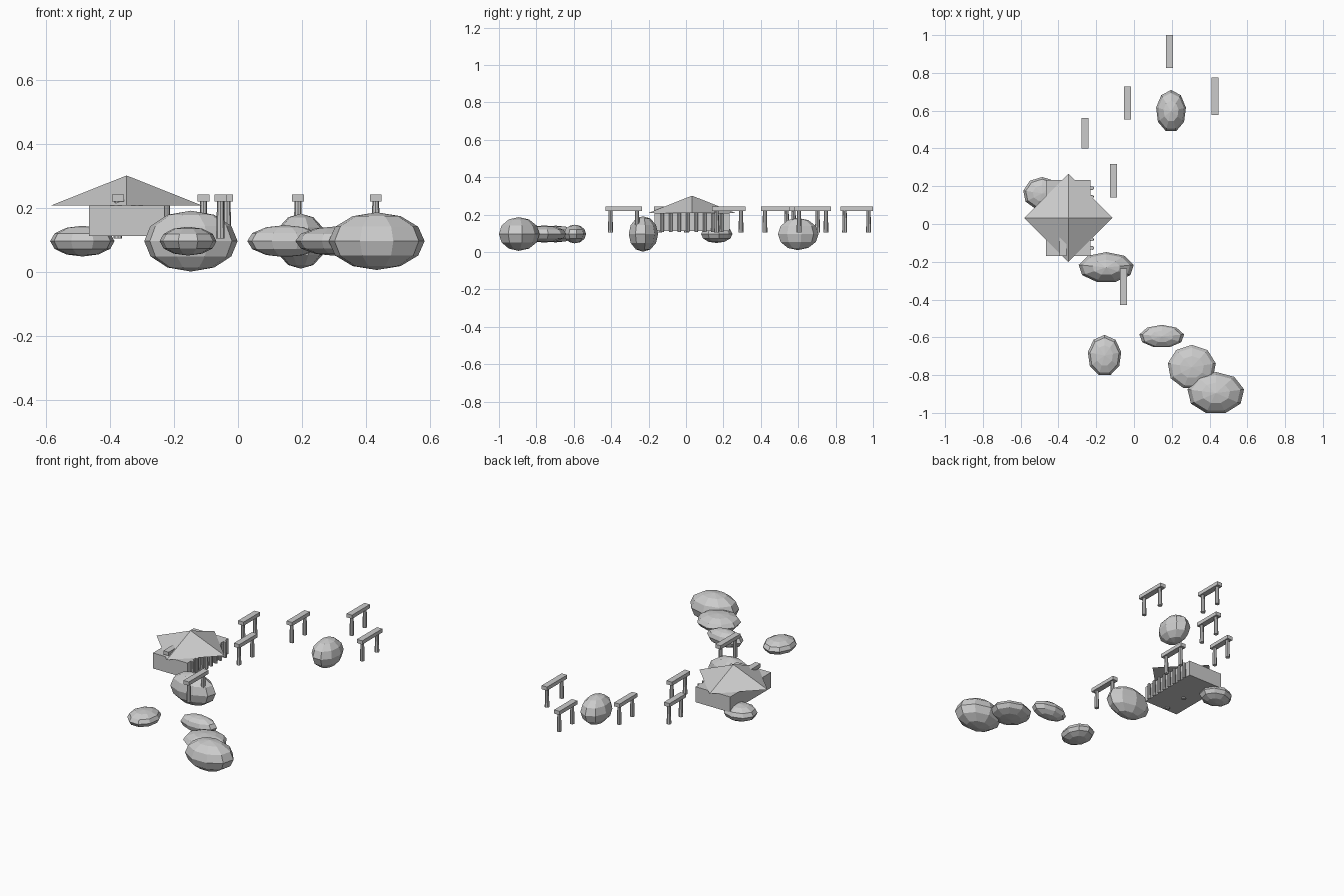
import bpy, bmesh, math
from mathutils import Matrix, Vector

if "Cube" in bpy.data.objects:
    bpy.data.objects.remove(bpy.data.objects["Cube"])


def finish(name, bm):
    mesh = bpy.data.meshes.new(name)
    bm.to_mesh(mesh)
    bm.free()
    ob = bpy.data.objects.new(name, mesh)
    bpy.context.collection.objects.link(ob)
    return ob


def add_box(bm, x0, x1, y0, y1, z0, z1):
    m = Matrix.Translation(Vector(((x0 + x1) / 2, (y0 + y1) / 2, (z0 + z1) / 2)))
    bmesh.ops.create_cube(bm, size=1, matrix=m @ Matrix.Diagonal((x1 - x0, y1 - y0, z1 - z0, 1)))


def add_post(bm, x, y, z0, z1, r0, r1, sides):
    bmesh.ops.create_cone(bm, cap_ends=True, segments=sides, radius1=r0, radius2=r1,
                          depth=z1 - z0, matrix=Matrix.Translation((x, y, (z0 + z1) / 2)))


BASE, EAVE = 0.108, 0.208

# Temple hall body
bm = bmesh.new()
add_box(bm, -0.466, -0.229, -0.169, 0.232, 0.112, EAVE)
finish("hall_body", bm)

# Pyramid roof, corners on the axes
bm = bmesh.new()
bmesh.ops.create_cone(bm, cap_ends=True, segments=4, radius1=0.234, radius2=0, depth=0.093,
                      matrix=Matrix.Translation((-0.348, 0.032, EAVE + 0.0465)))
# make sure the corners lie on the x and y axes
if max(v.co.x for v in bm.verts) < -0.15:
    bmesh.ops.rotate(bm, verts=bm.verts, cent=(-0.348, 0.032, 0),
                     matrix=Matrix.Rotation(math.pi / 4, 3, 'Z'))
finish("hall_roof", bm)

# Colonnade along the right side
bm = bmesh.new()
for i in range(8):
    add_post(bm, -0.222, -0.127 + i * 0.0453, BASE, EAVE, 0.01, 0.009, 8)
finish("colonnade", bm)

# Standing gates: two tapered posts and a lintel (x, y start, y end)
GATES = [(0.187, 0.825, 1.0), (0.43, 0.578, 0.775), (-0.034, 0.552, 0.727),
         (-0.26, 0.40, 0.56), (-0.108, 0.14, 0.318), (-0.055, -0.43, -0.235),
         (-0.375, -0.17, 0.03)]
for i, (x, y0, y1) in enumerate(GATES):
    bm = bmesh.new()
    mid, half = (y0 + y1) / 2, (y1 - y0) / 2
    for s in (-1, 1):
        add_post(bm, x, mid + s * half * 0.73, 0.105, 0.22, 0.0135, 0.0105, 8)
    add_box(bm, x - 0.0185, x + 0.0185, y0, y1, 0.219, 0.242)
    finish(f"gate_{i + 1}", bm)

# Faceted boulders: centre x, y and radii x, y, z
BOULDERS = [(0.196, 0.597, 0.080, 0.112, 0.086), (-0.147, -0.230, 0.148, 0.081, 0.095),
            (0.433, -0.895, 0.152, 0.112, 0.090), (0.306, -0.758, 0.129, 0.118, 0.046),
            (0.147, -0.595, 0.120, 0.061, 0.050), (-0.156, -0.697, 0.090, 0.110, 0.045),
            (-0.486, 0.162, 0.102, 0.087, 0.048)]
for i, (x, y, rx, ry, rz) in enumerate(BOULDERS):
    bm = bmesh.new()
    bmesh.ops.create_uvsphere(bm, u_segments=9, v_segments=6, radius=1)
    # turn one vertex column towards +y
    lead = max((v for v in bm.verts if abs(v.co.z) < 1e-4), key=lambda v: v.co.y)
    turn = math.pi / 2 - math.atan2(lead.co.y, lead.co.x)
    m = (Matrix.Translation((x, y, 0.096)) @ Matrix.Diagonal((rx, ry, rz, 1))
         @ Matrix.Rotation(turn, 4, 'Z'))
    bm.transform(m)
    finish(f"boulder_{i + 1}", bm)
